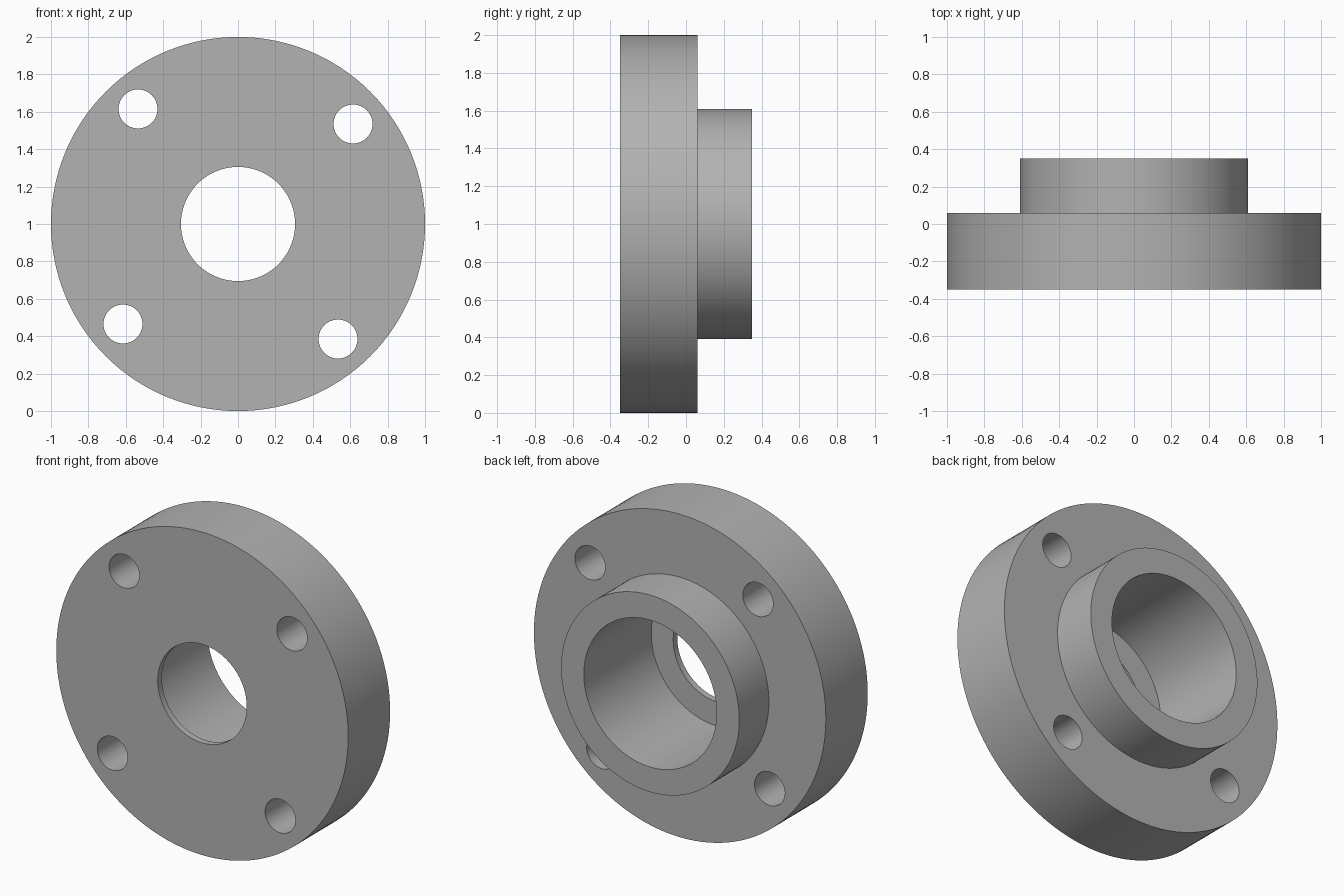
import bpy, bmesh, math
from mathutils import Matrix, Vector

cube = bpy.data.objects.get("Cube")
if cube:
    bpy.data.objects.remove(cube, do_unlink=True)

SEGMENTS = 128
CENTER_Z = 1.0
FRONT, STEP, SHOULDER, BACK = -0.35, -0.31, 0.06, 0.35
FLANGE_R, HUB_R, BORE_R, LIP_R = 1.0, 0.61, 0.455, 0.305
BOLT_CIRCLE, BOLT_R, BOLT_START = 0.815, 0.104, 41

metal = bpy.data.materials.new("plain grey metal")
metal.use_nodes = True
grey = (0.45, 0.45, 0.45, 1)
metal.diffuse_color = grey
metal.node_tree.nodes["Principled BSDF"].inputs["Base Color"].default_value = grey


def add_object(name, bm):
    bmesh.ops.recalc_face_normals(bm, faces=bm.faces)
    mesh = bpy.data.meshes.new(name)
    bm.to_mesh(mesh)
    bm.free()
    mesh.materials.append(metal)
    obj = bpy.data.objects.new(name, mesh)
    bpy.context.collection.objects.link(obj)
    return obj


# Flange, hub and stepped bore turned from one closed profile (radius, y)
profile = [(LIP_R, FRONT), (FLANGE_R, FRONT), (FLANGE_R, SHOULDER), (HUB_R, SHOULDER),
           (HUB_R, BACK), (BORE_R, BACK), (BORE_R, STEP), (LIP_R, STEP)]
bm = bmesh.new()
verts = [bm.verts.new((r, y, CENTER_Z)) for r, y in profile]
edges = [bm.edges.new((v, verts[i - 1])) for i, v in enumerate(verts)]
bmesh.ops.spin(bm, geom=verts + edges, cent=(0, 0, CENTER_Z), axis=(0, 1, 0),
               angle=math.tau, steps=SEGMENTS, use_merge=True)
bmesh.ops.remove_doubles(bm, verts=bm.verts, dist=0.0001)
flange = add_object("flange_with_hub", bm)

# Four bolt holes, cut straight through the flange
bm = bmesh.new()
for i in range(4):
    angle = math.radians(BOLT_START + 90 * i)
    spot = Vector((BOLT_CIRCLE * math.cos(angle), 0, CENTER_Z + BOLT_CIRCLE * math.sin(angle)))
    bmesh.ops.create_cone(bm, cap_ends=True, segments=48, radius1=BOLT_R, radius2=BOLT_R, depth=2,
                          matrix=Matrix.Translation(spot) @ Matrix.Rotation(math.pi / 2, 4, "X"))
cutter = add_object("bolt_hole_cutter", bm)
cutter.hide_render = True

bpy.context.view_layer.objects.active = flange
flange.select_set(True)
cut = flange.modifiers.new("bolt holes", "BOOLEAN")
cut.operation = "DIFFERENCE"
cut.solver = "EXACT"
cut.object = cutter
bpy.ops.object.modifier_apply(modifier=cut.name)
bpy.data.objects.remove(cutter, do_unlink=True)

# Round walls smooth, rims sharp
bpy.ops.object.shade_smooth_by_angle(angle=math.radians(30))
